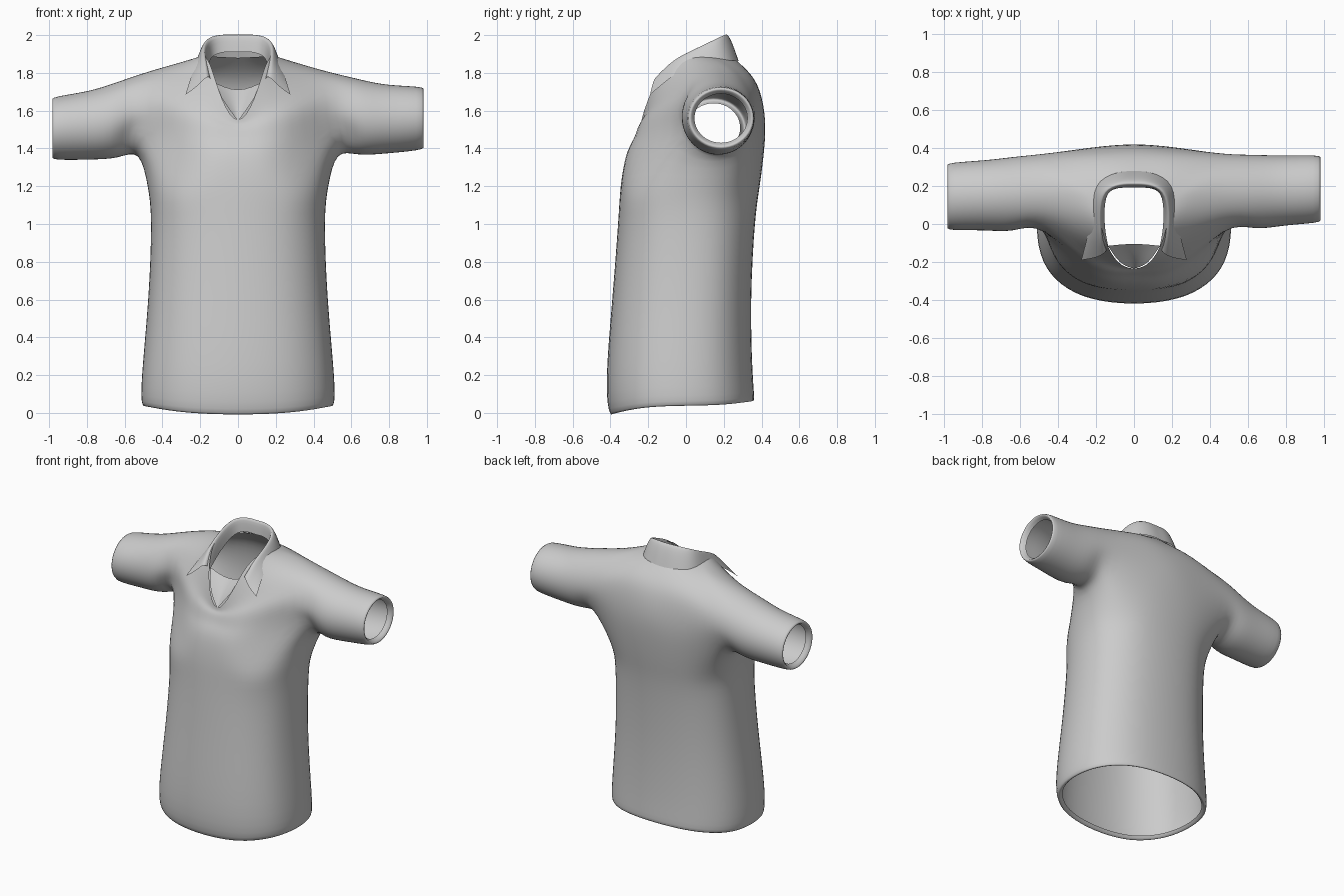
import bpy, bmesh
from math import sin, cos, pi, radians

if "Cube" in bpy.data.objects:
    bpy.data.objects.remove(bpy.data.objects["Cube"])

N = 16  # columns around the torso


def finish(bm, name):
    """Turn a cage into a smooth object whose surface passes through the cage points."""
    bmesh.ops.delete(bm, geom=[v for v in bm.verts if not v.link_faces], context='VERTS')
    bmesh.ops.recalc_face_normals(bm, faces=bm.faces[:])
    me = bpy.data.meshes.new(name)
    bm.to_mesh(me)
    bm.free()
    ob = bpy.data.objects.new(name, me)
    bpy.context.collection.objects.link(ob)
    me.polygons.foreach_set("use_smooth", [True] * len(me.polygons))
    sub = ob.modifiers.new("smooth", 'SUBSURF')
    sub.levels = sub.render_levels = 2
    sub.boundary_smooth = 'PRESERVE_CORNERS'
    target = [v.co.copy() for v in me.vertices]
    for _ in range(3):
        me.update()
        bpy.context.view_layer.update()
        ev = ob.evaluated_get(bpy.context.evaluated_depsgraph_get())
        now = [ev.data.vertices[i].co.copy() for i in range(len(target))]
        for v, t, n in zip(me.vertices, target, now):
            v.co += (t - n) * 0.9
        ob.update_tag()
    me.update()
    return ob


def grid(bm, rows, closed=False, skip=lambda r, k: False):
    """Quads between successive rows of vertices."""
    n = len(rows[0])
    for r in range(len(rows) - 1):
        for k in range(n if closed else n - 1):
            if not skip(r, k):
                j = (k + 1) % n
                bm.faces.new((rows[r][k], rows[r][j], rows[r + 1][j], rows[r + 1][k]))


def spow(v, p):
    return (1 if v >= 0 else -1) * abs(v) ** p


# Torso rings: half width, y front/side/back, z front/side/back, y power, z power
RINGS = [
    (.475, -.375, -.02, .335, .015, .055, .08, .85, 2),
    (.505, -.402, -.02, .36, 0, .045, .07, .85, 2),
    (.508, -.42, -.02, .352, .18, .2, .22, .85, 2),
    (.475, -.39, 0, .345, .6, .6, .6, .85, 2),
    (.46, -.36, .03, .365, 1.0, 1.0, 1.0, .85, 2),
    (.48, -.345, .07, .39, 1.2, 1.2, 1.2, .85, 2),
    (.5, -.31, .16, .413, 1.37, 1.37, 1.4, .85, 2),
    (.5, -.272, .16, .418, 1.45, 1.58, 1.56, .85, 2),
    (.46, -.25, .16, .39, 1.5, 1.8, 1.7, .85, 3),
    (.32, -.24, .15, .335, 1.528, 1.85, 1.8, 1.2, 3),
    (.19, -.235, .08, .25, 1.55, 1.89, 1.88, 1.5, 5),
]


def torso_point(ring, k):
    w, yf, ys, yb, zf, zs, zb, e, q = ring
    c, s = cos(2 * pi * k / N), sin(2 * pi * k / N)
    ye, ze = (yf, zf) if s < 0 else (yb, zb)
    return (w * spow(c, .85), ys + (ye - ys) * abs(s) ** e, zs + (ze - zs) * abs(s) ** q)


# Shirt body with armholes left open at both sides
bm = bmesh.new()
rows = [[bm.verts.new(torso_point(r, k)) for k in range(N)] for r in RINGS]
grid(bm, rows, True, lambda r, k: r in (6, 7) and k in (14, 15, 0, 1, 6, 7, 8, 9))

# Sleeves grow from the armholes: x, centre y, radius y, centre z, radius z
SLEEVE = [
    (.64, .17, .195, 1.567, .2),
    (.8, .177, .183, 1.556, .18),
    (.975, .185, .174, 1.56, .163),
    (.95, .185, .14, 1.56, .13),
]
LOOP = [(6, k) for k in range(-2, 3)] + [(7, 2)] + [(8, k) for k in range(2, -3, -1)] + [(7, -2)]
for side in (1, -1):
    hole = []
    for i, (r, k) in enumerate(LOOP):
        a = radians(-150 + 30 * i)
        v = rows[r][(k if side > 0 else 8 - k) % N]
        v.co = (side * (.465 + .065 * max(0, -sin(a))), .165 + .205 * cos(a), 1.585 + .225 * sin(a))
        hole.append(v)
    tube = [hole]
    for x, cy, ry, cz, rz in SLEEVE:
        drop = (x - .5) / .47 if side < 0 else 0   # left sleeve hangs slightly lower
        tube.append([bm.verts.new((side * x, cy - .04 * drop + ry * cos(radians(-150 + 30 * i)),
                                   cz - .053 * drop + rz * sin(radians(-150 + 30 * i))))
                     for i in range(12)])
    grid(bm, tube, True)
finish(bm, "shirt_body")

# Folded collar: inner edge, fold, middle of leaf, outer edge, from front tip to back
COLLAR = [
    ((.135, -.12, 1.745), (.16, -.155, 1.78), (.21, -.178, 1.735), (.278, -.19, 1.685)),
    ((.15, -.04, 1.78), (.17, -.06, 1.868), (.205, -.065, 1.835), (.25, -.08, 1.775)),
    ((.155, .06, 1.83), (.175, .06, 1.928), (.2, .06, 1.905), (.225, .05, 1.85)),
    ((.137, .16, 1.885), (.147, .165, 1.982), (.175, .18, 1.95), (.2, .2, 1.865)),
    ((.07, .19, 1.91), (.075, .203, 2.0), (.08, .235, 1.965), (.09, .27, 1.865)),
    ((0, .192, 1.91), (0, .208, 2.0), (0, .24, 1.965), (0, .278, 1.86)),
]
bm = bmesh.new()
stations = COLLAR + [[(-x, y, z) for x, y, z in s] for s in COLLAR[-2::-1]]
grid(bm, [[bm.verts.new(p) for p in s] for s in stations])
finish(bm, "collar")

# Inner panel that closes the V below the neck: half width, edge y/z, middle y/z
PANEL = [(.008, -.233, 1.555, -.234, 1.55), (.075, -.2, 1.65, -.175, 1.63), (.137, -.115, 1.755, -.105, 1.71)]
bm = bmesh.new()
grid(bm, [[bm.verts.new(p) for p in ((-w, ye, ze), (0, ym, zm), (w, ye, ze))]
          for w, ye, ze, ym, zm in PANEL])
finish(bm, "neck_panel")
